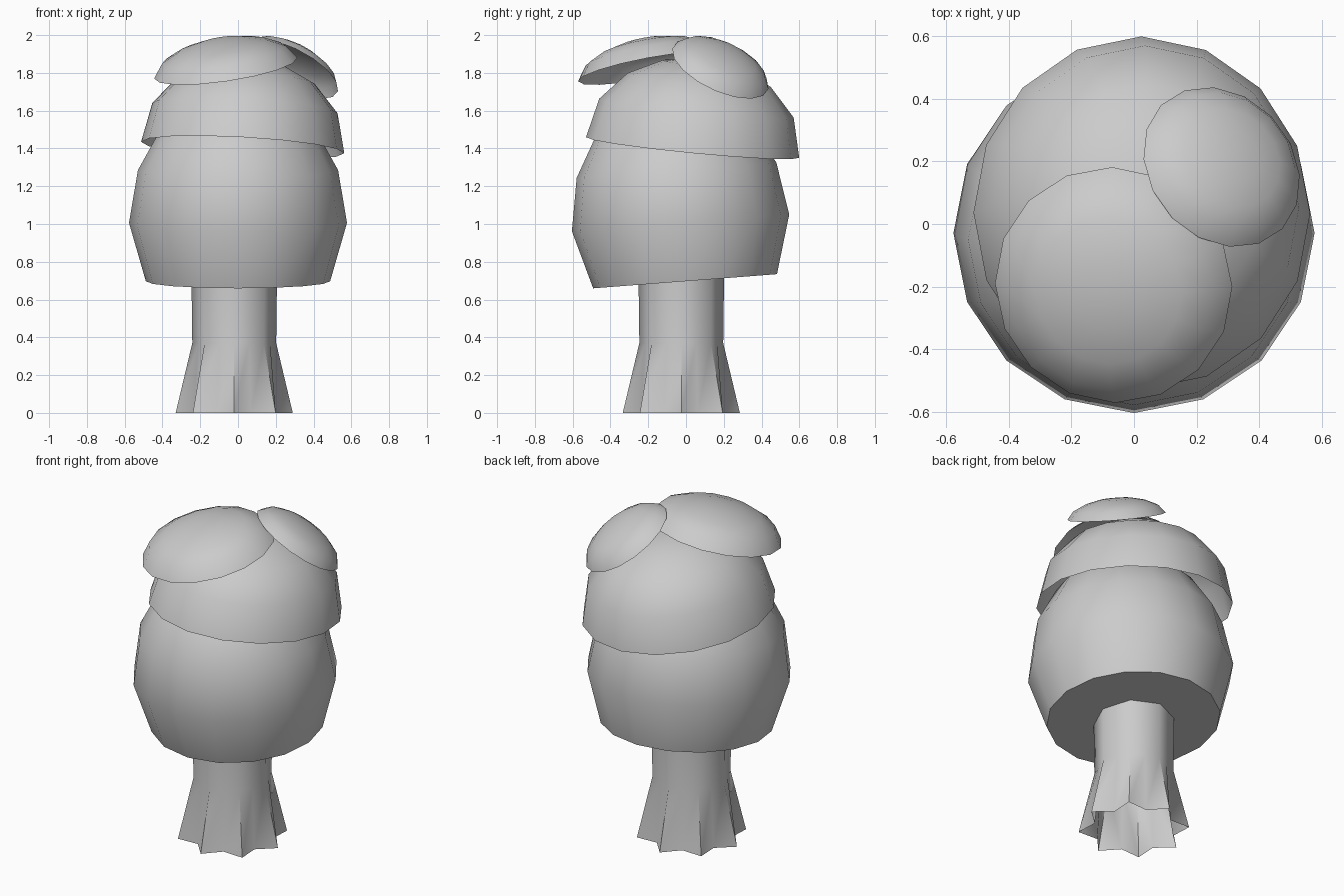
import bpy, bmesh
from math import cos, sin, pi, radians
from mathutils import Vector

if "Cube" in bpy.data.objects:
    bpy.data.objects.remove(bpy.data.objects["Cube"])


def finish(name, bm, angle=50):
    bmesh.ops.recalc_face_normals(bm, faces=bm.faces[:])
    mesh = bpy.data.meshes.new(name)
    bm.to_mesh(mesh)
    bm.free()
    obj = bpy.data.objects.new(name, mesh)
    bpy.context.collection.objects.link(obj)
    bpy.ops.object.select_all(action='DESELECT')
    bpy.context.view_layer.objects.active = obj
    obj.select_set(True)
    bpy.ops.object.shade_smooth_by_angle(angle=radians(angle))
    return obj


def skin(bm, rings):
    for a, b in zip(rings, rings[1:]):
        n = len(a)
        for i in range(n):
            j = (i + 1) % n
            bm.faces.new((a[i], a[j], b[j], b[i]))


def dome(name, profile, height, centre, up, closed=False, x_scale=1.0, n=16):
    """Lathed dome tilted so that its axis follows 'up'."""
    bm = bmesh.new()
    rings = [[bm.verts.new((r * x_scale * cos(2 * pi * i / n), r * sin(2 * pi * i / n), z))
              for i in range(n)] for r, z in profile]
    skin(bm, rings)
    tip = bm.verts.new((0, 0, height))
    for i in range(n):
        bm.faces.new((rings[-1][i], rings[-1][(i + 1) % n], tip))
    if closed:
        bm.faces.new(rings[0])
    obj = finish(name, bm)
    obj.rotation_mode = 'QUATERNION'
    obj.rotation_quaternion = Vector((0, 0, 1)).rotation_difference(Vector(up))
    obj.location = centre
    return obj


# Trunk: eight-sided tube flaring into eight root lobes, open at the bottom
bm = bmesh.new()
rings = []
for lobe, valley, z in ((0.31, 0.23, 0), (0.222, 0.206, 0.37), (0.227, 0.21, 0.76)):
    rings.append([bm.verts.new((-0.02 + (valley if i % 2 else lobe) * cos(pi * i / 8),
                                -0.025 + (valley if i % 2 else lobe) * sin(pi * i / 8), z))
                  for i in range(16)])
skin(bm, rings)
finish("trunk", bm, 60)

# Main foliage with a flat underside
dome("lower_foliage", [(0.488, 0), (0.577, 0.31), (0.53, 0.59), (0.408, 0.81), (0.22, 0.95)],
     1.0, (0, -0.005, 0.697), (0, -0.077, 1), closed=True)

# Hollow foliage cap
dome("middle_foliage", [(0.567, 0), (0.517, 0.21), (0.38, 0.36), (0.205, 0.445)],
     0.475, (0.025, 0.035, 1.405), (0.056, 0.097, 1), x_scale=0.95)

# Two small hollow caps on top
dome("front_top_foliage", [(0.383, 0), (0.33, 0.073), (0.235, 0.12), (0.12, 0.148)],
     0.157, (-0.065, -0.195, 1.825), (-0.147, -0.187, 1))
t, d = radians(35), radians(42)
dome("back_top_foliage", [(0.277, 0), (0.24, 0.045), (0.17, 0.078), (0.09, 0.097)],
     0.103, (0.28, 0.182, 1.822), (sin(t) * cos(d), sin(t) * sin(d), cos(t)))
